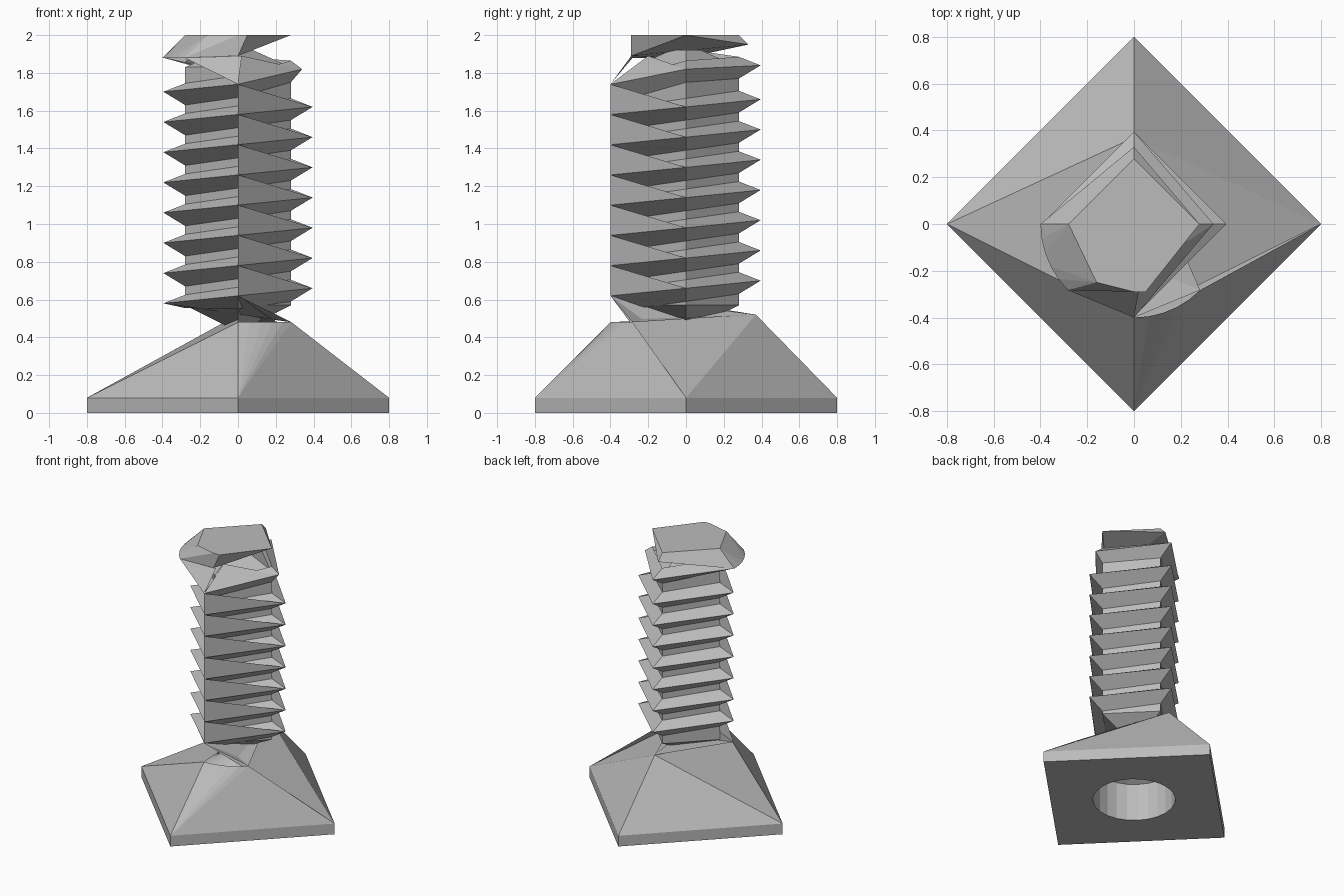
import bpy, bmesh
from math import sin, cos, radians
from mathutils import Vector

cube = bpy.data.objects.get("Cube")
if cube:
    bpy.data.objects.remove(cube, do_unlink=True)

grey = bpy.data.materials.new("plain_grey")
grey.use_nodes = True
colour = (0.5, 0.5, 0.5, 1)
grey.diffuse_color = colour
grey.node_tree.nodes["Principled BSDF"].inputs["Base Color"].default_value = colour


def polar(deg, r, z):
    return Vector((r * cos(radians(deg)), r * sin(radians(deg)), z))


def finish(name, bm):
    bmesh.ops.remove_doubles(bm, verts=bm.verts, dist=0.0005)
    bmesh.ops.recalc_face_normals(bm, faces=bm.faces)
    mesh = bpy.data.meshes.new(name)
    bm.to_mesh(mesh)
    bm.free()
    mesh.materials.append(grey)
    obj = bpy.data.objects.new(name, mesh)
    bpy.context.collection.objects.link(obj)
    return obj


def sheet(name, faces):
    bm = bmesh.new()
    for face in faces:
        bm.faces.new([bm.verts.new(p) for p in face])
    return finish(name, bm)


def loft(name, rings, closed=True, caps=False):
    bm = bmesh.new()
    rows = [[bm.verts.new(p) for p in ring] for ring in rings]
    n = len(rows[0])
    for a, b in zip(rows, rows[1:]):
        for i in range(n if closed else n - 1):
            j = (i + 1) % n
            bm.faces.new((a[i], a[j], b[j], b[i]))
    if caps:
        bm.faces.new(rows[0])
        bm.faces.new(rows[-1])
    return finish(name, bm)


# Square plinth with a round bore in its underside
angles = range(0, 360, 15)


def circle(r, z):
    return [polar(a, r, z) for a in angles]


def diamond(r, z):
    return [polar(a, r / (abs(cos(radians(a))) + abs(sin(radians(a)))), z) for a in angles]


loft("plinth", [circle(0.08, 0.38), circle(0.28, 0.28), circle(0.28, 0),
                diamond(0.8, 0), diamond(0.8, 0.08)])

# Sloping shoulders, running up to the start of the thread
right, back, left, front = [polar(a, 0.8, 0.08) for a in (0, 90, 180, 270)]
arc = [polar(a, 0.4, 0.48) for a in range(270, 316, 9)]
neck_front, thread_start = arc[0], arc[-1]
neck_back = Vector((0, 0.37, 0.52))
first_left = polar(180, 0.39, 0.58)
first_front = polar(270, 0.4, 0.62)
shoulders = [(left, front, neck_front), (front, right, thread_start),
             (right, back, neck_back), (back, left, neck_back),
             (left, neck_front, neck_back), (right, neck_back, first_front)]
shoulders += [(front, b, a) for a, b in zip(arc, arc[1:])]
sheet("shoulders", shoulders)

# Underside of the first turn
sheet("thread_start", [(neck_back, first_left, thread_start),
                       (thread_start, first_left, first_front)])

# Four-sided core
loft("core", [[polar(a, r, z) for a in range(0, 360, 90)]
              for r, z in ((0.06, 0.46), (0.28, 0.57), (0.28, 1.83), (0.08, 1.92))], caps=True)

# Helical thread with four corners to a turn
pitch = 0.16
steps = 32
ridge = []
for i in range(steps + 1):
    ridge.append([180 + 90 * i, 0.395, 0.58 + pitch / 4 * i])
ridge[-3][1:] = [0.34, 1.82]
ridge[-2][2] = 1.84
ridge[-1][2] = 1.88
rings = []
for i, (a, r, z) in enumerate(ridge):
    drop = 0.025 if i in (0, steps) else 0.07
    rings.append([polar(a, r, z), polar(a, 0.28, z + 0.045),
                  polar(a, 0.26, z), polar(a, 0.28, z - drop)])
loft("thread", rings, caps=True)

# Flat panels joining the turns at the front corner
sheet("front_panels", [(polar(270, 0.4, 0.62 + pitch * k), polar(0, 0.395, 0.66 + pitch * k),
                        polar(270, 0.4, 0.78 + pitch * k)) for k in range(7)])

# Top wedge with its curved lip
top = [(-0.28, 0, 2), (0, 0.28, 2), (0.28, 0, 2), (0.05, -0.29, 2), (0, -0.29, 2),
       (-0.16, -0.25, 2), (0, 0.33, 1.95), (0, -0.29, 1.89)]
bm = bmesh.new()
for p in top + [polar(a, 0.4, 1.88) for a in range(180, 226, 9)]:
    bm.verts.new(p)
bmesh.ops.convex_hull(bm, input=bm.verts)
finish("top_wedge", bm)

# Folded face between the lip and the last front corner
lip_end = polar(225, 0.4, 1.88)
last_front = polar(270, 0.4, 1.74)
sheet("lip_fold", [(lip_end, last_front, Vector((0.02, -0.29, 1.89))),
                   (last_front, polar(0, 0.34, 1.82), Vector((0.02, -0.2, 1.89)))])
